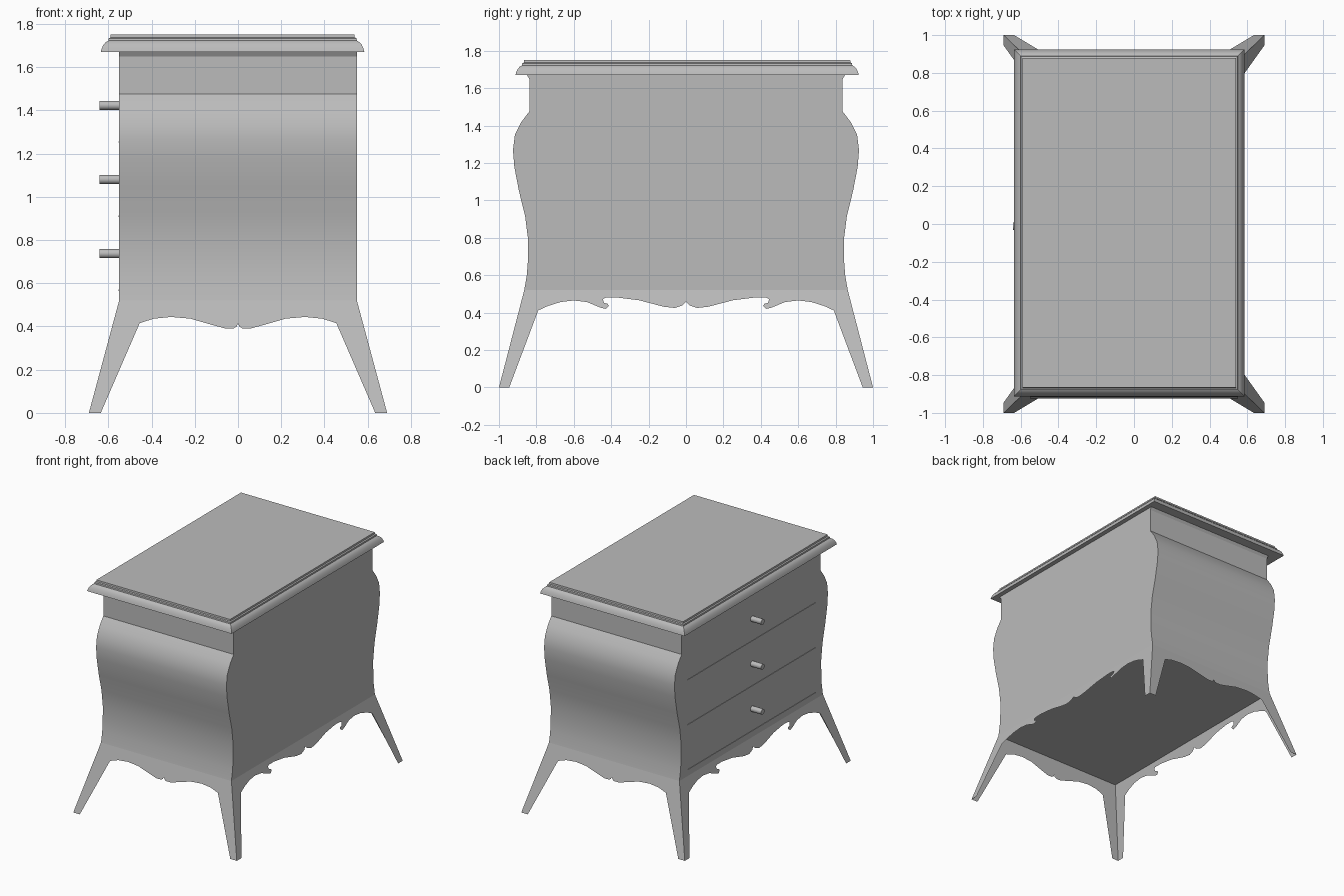
import bpy, bmesh
from math import pi, radians
from mathutils import Matrix, Vector

if "Cube" in bpy.data.objects:
    bpy.data.objects.remove(bpy.data.objects["Cube"])

grey = bpy.data.materials.new("plain grey")
grey.use_nodes = True
grey.diffuse_color = (0.5, 0.5, 0.5, 1)
grey.node_tree.nodes["Principled BSDF"].inputs["Base Color"].default_value = (0.5, 0.5, 0.5, 1)

HALF_X, HALF_Y, BASE_Z = 0.55, 0.865, 0.52   # body size at the top of the legs
FOOT_X, FOOT_Y = 0.69, 1.0                   # outer corner of each foot


def finish(name, bm, smooth=False, recalc=True):
    if recalc:
        bmesh.ops.recalc_face_normals(bm, faces=bm.faces)
    mesh = bpy.data.meshes.new(name)
    bm.to_mesh(mesh)
    bm.free()
    mesh.materials.append(grey)
    obj = bpy.data.objects.new(name, mesh)
    bpy.context.collection.objects.link(obj)
    if smooth:
        bpy.ops.object.select_all(action='DESELECT')
        obj.select_set(True)
        bpy.context.view_layer.objects.active = obj
        bpy.ops.object.shade_smooth_by_angle(angle=radians(30))
    return obj


# Bombe body: the curved side profile swept straight across x
profile = [(HALF_Y, BASE_Z), (0.851, 0.60), (0.845, 0.68), (0.844, 0.79),
           (0.86, 0.915), (0.893, 1.05), (0.918, 1.18), (0.925, 1.27),
           (0.915, 1.35), (0.88, 1.42), (0.838, 1.475), (0.838, 1.65),
           (0.85, 1.67)]
outline = profile + [(-y, z) for y, z in reversed(profile)]
bm = bmesh.new()
face = bm.faces.new([bm.verts.new((-HALF_X, y, z)) for y, z in outline])
swept = bmesh.ops.extrude_face_region(bm, geom=[face], use_keep_orig=True)
bmesh.ops.translate(bm, vec=(2 * HALF_X, 0, 0),
                    verts=[v for v in swept["geom"] if isinstance(v, bmesh.types.BMVert)])
finish("curved_body", bm, smooth=True)

# Splayed legs and scalloped aprons: one sheet per side, given from leg to middle
long_edge = [(0.945, 0), (0.79, 0.412), (0.74, 0.435), (0.67, 0.457), (0.6, 0.465),
             (0.53, 0.457), (0.46, 0.428), (0.43, 0.42), (0.412, 0.437), (0.42, 0.448),
             (0.438, 0.452), (0.445, 0.472), (0.43, 0.48), (0.37, 0.481), (0.25, 0.466),
             (0.12, 0.432), (0.06, 0.425), (0.02, 0.438), (0, 0.458)]
short_edge = [(0.635, 0), (0.455, 0.415), (0.39, 0.436), (0.31, 0.444), (0.22, 0.436),
              (0.13, 0.41), (0.06, 0.391), (0.02, 0.391), (0.006, 0.4), (0, 0.415)]


def apron(bm, edge, half, foot, out_top, out_foot, axis, sign):
    side = [(half, BASE_Z), (foot, 0)] + edge
    loop = side + [(-u, z) for u, z in reversed(side[:-1])]
    verts = []
    for u, z in loop:
        out = sign * (out_foot + (out_top - out_foot) * z / BASE_Z)
        verts.append(bm.verts.new((out, u, z) if axis == 0 else (u, out, z)))
    face = bm.faces.new(verts)
    face.normal_update()
    if face.normal[axis] * sign < 0:
        face.normal_flip()


bm = bmesh.new()
for s in (-1, 1):
    apron(bm, long_edge, HALF_Y, FOOT_Y, HALF_X, FOOT_X, 0, s)
    apron(bm, short_edge, HALF_X, FOOT_X, HALF_Y, FOOT_Y, 1, s)
finish("legs_and_aprons", bm, recalc=False)

# Moulded top: stacked rectangles given as inset and height
moulding = [(0, 1.67), (0.004, 1.685), (0.012, 1.703), (0.023, 1.715), (0.035, 1.722),
            (0.036, 1.733), (0.045, 1.737), (0.046, 1.75)]
bm = bmesh.new()
rings = []
for inset, z in moulding:
    rings.append([bm.verts.new((sx * (0.61 - inset) - 0.025, sy * (0.918 - inset) + 0.006, z))
                  for sx, sy in ((-1, -1), (1, -1), (1, 1), (-1, 1))])
for low, high in zip(rings, rings[1:]):
    for i in range(4):
        j = (i + 1) % 4
        bm.faces.new((low[i], low[j], high[j], high[i]))
bm.faces.new(rings[0])
bm.faces.new(rings[-1])
finish("moulded_top", bm, smooth=True)

# Drawers: a fine seam under each and a round pull in the middle
for number, z in enumerate((0.737, 1.08, 1.423), 1):
    bm = bmesh.new()
    bmesh.ops.create_cube(bm, size=1, matrix=Matrix.Translation((-HALF_X, 0, z - 0.17))
                          @ Matrix.Diagonal((0.006, 1.54, 0.006, 1)))
    finish(f"drawer_seam_{number}", bm)
    bm = bmesh.new()
    bmesh.ops.create_cone(bm, cap_ends=True, segments=20, radius1=0.021, radius2=0.021,
                          depth=0.1, matrix=Matrix.Translation((-0.59, -0.012, z))
                          @ Matrix.Rotation(pi / 2, 4, 'Y'))
    finish(f"drawer_pull_{number}", bm, smooth=True)
